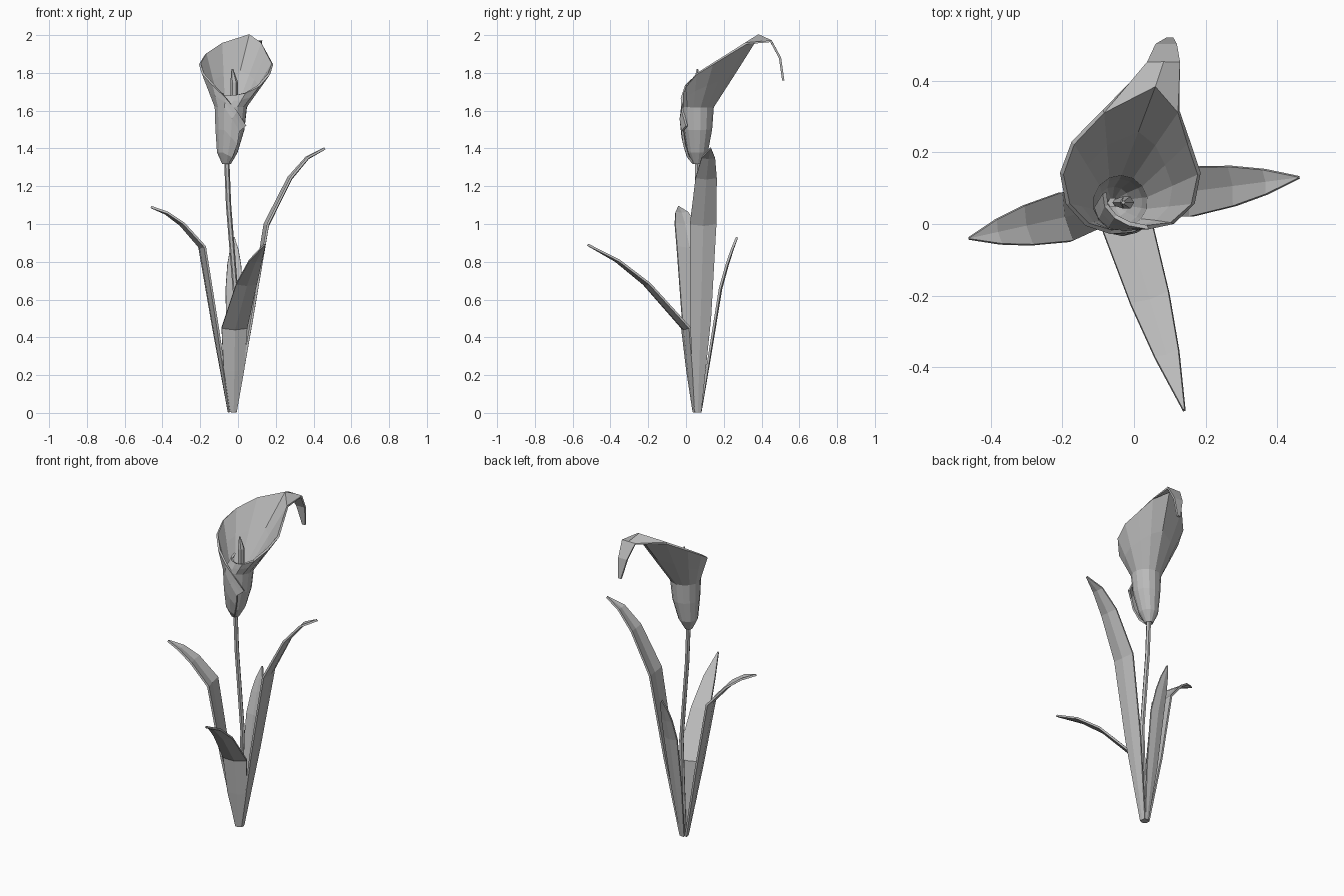
import bpy, bmesh
from math import sin, cos, pi, radians
from mathutils import Vector

cube = bpy.data.objects.get("Cube")
if cube:
    bpy.data.objects.remove(cube, do_unlink=True)

# Single flat material
grey = bpy.data.materials.new("plain grey")
grey.use_nodes = True
grey.diffuse_color = (0.5, 0.5, 0.5, 1)
shader = grey.node_tree.nodes["Principled BSDF"]
shader.inputs["Base Color"].default_value = grey.diffuse_color

ROOT = Vector((-0.03, 0.06, 0.005))
THICKNESS = 0.012
SIDES = 6


def skin(bm, rows, closed=False):
    """Join neighbouring rows of vertices with quads."""
    count = len(rows[0])
    for lower, upper in zip(rows, rows[1:]):
        for i in range(count if closed else count - 1):
            j = (i + 1) % count
            bm.faces.new((lower[i], lower[j], upper[j], upper[i]))


def add_row(bm, points):
    return [bm.verts.new(point) for point in points]


def finish(bm, name, thickness=None):
    """Turn the bmesh into a named object, optionally with sheet thickness."""
    bmesh.ops.recalc_face_normals(bm, faces=bm.faces)
    mesh = bpy.data.meshes.new(name)
    bm.to_mesh(mesh)
    bm.free()
    mesh.materials.append(grey)
    part = bpy.data.objects.new(name, mesh)
    bpy.context.collection.objects.link(part)
    if thickness:
        solid = part.modifiers.new("thickness", 'SOLIDIFY')
        solid.thickness = thickness
        solid.offset = 0


def circle_point(x, z, radius, angle):
    return Vector((x + radius * cos(angle), ROOT.y + radius * sin(angle), z))


def make_rod(name, stations):
    """Capped rod through stations of x, z and radius."""
    bm = bmesh.new()
    rows = [add_row(bm, [circle_point(x, z, radius, 2 * pi * i / SIDES)
                         for i in range(SIDES)])
            for x, z, radius in stations]
    skin(bm, rows, closed=True)
    bm.faces.new(rows[0])
    bm.faces.new(rows[-1])
    finish(bm, name)


def make_leaf(name, knee, tip, half_width, arch):
    """Folded blade: straight up to the knee, then arching over to the tip."""
    knee, tip = Vector(knee), Vector(tip)
    heading = tip - knee
    heading.z = 0
    heading.normalize()
    side = Vector((-heading.y, heading.x, 0))
    crease = (heading - Vector((0, 0, 1))) * 0.12
    base = ROOT + heading * 0.015

    spine = [(base, 0.25), (base.lerp(knee, 0.5), 0.8), (knee, 1)]
    for along, width in ((0.4, 0.8), (0.7, 0.5), (1, 0.04)):
        point = knee.lerp(tip, along)
        point.z += arch * sin(pi * along)
        spine.append((point, width))

    bm = bmesh.new()
    rows = []
    for point, width in spine:
        reach = width * half_width
        rows.append(add_row(bm, [point - side * reach,
                                 point + crease * reach,
                                 point + side * reach]))
    skin(bm, rows)
    finish(bm, name, THICKNESS)


def rim_point(turn):
    """Flared mouth, high at the back, tucked in at the inner and outer ends."""
    angle = radians(turn)
    back = sin(angle)
    peak = max(0, back) ** 8
    inner = max(0, 330 - turn) / 140
    outer = max(0, turn - 560) / 100
    radius = 0.17 + 0.035 * back + 0.02 * cos(angle) ** 2 + 0.08 * peak
    radius *= (1 - 0.6 * inner) * (1 - 0.25 * outer ** 2)
    x = 0.07 * peak - 0.01 + radius * cos(angle)
    y = 0.1 + radius * back
    z = 1.76 + 0.62 * y - 0.12 * inner ** 0.5 - 0.25 * outer ** 1.5
    return Vector((x, y, z))


def make_flower(name, throat, turns):
    """One sheet wound around the spadix, with a curled tail at the back."""
    bottom = throat[0][1]
    bm = bmesh.new()
    columns = []
    for i, turn in enumerate(turns):
        rim = rim_point(turn)
        winding = 0.8 + 0.2 * i / len(turns)
        squash = min(1, (rim.z - bottom) / 0.35)
        column = [circle_point(x, bottom + (z - bottom) * squash,
                               radius * winding, radians(turn))
                  for x, z, radius in throat]
        column += [column[-1].lerp(rim, 0.5), rim]
        columns.append(add_row(bm, column))
    skin(bm, columns)

    # Tail follows a quarter ellipse backwards and down from the rim's peak
    peak = turns.index(450)
    rows = [[column[-1] for column in columns[peak - 1:peak + 2]]]
    for degrees in (60, 30, 0):
        rise = sin(radians(degrees))
        y = 0.385 + 0.13 * cos(radians(degrees))
        half = 0.01 + 0.04 * rise
        rows.append(add_row(bm, [(0.1 - 0.02 * rise + half * s, y, 1.76 + 0.24 * rise)
                                 for s in (1, 0, -1)]))
    skin(bm, rows)
    finish(bm, name, THICKNESS)


# Leaves
make_leaf("front_leaf", (-0.02, 0, 0.45), (0.14, -0.52, 0.89), 0.07, 0.06)
make_leaf("left_leaf", (0.15, 0.09, 1), (0.46, 0.13, 1.4), 0.07, 0.09)
make_leaf("right_leaf", (-0.19, 0.02, 0.88), (-0.46, -0.04, 1.09), 0.07, 0.04)
make_leaf("back_leaf", (-0.02, 0.18, 0.66), (-0.02, 0.27, 0.93), 0.045, 0.02)

# Stem, spadix and flower
STEM = 0.014
make_rod("stem", [(ROOT.x, ROOT.z, STEM), (-0.01, 0.6, STEM),
                  (-0.05, 1.1, STEM), (-0.06, 1.35, STEM)])
make_rod("spadix", [(-0.05, 1.4, 0.01), (-0.02, 1.65, 0.02),
                    (-0.02, 1.75, 0.02), (-0.03, 1.82, 0.005)])
make_flower("flower", [(-0.06, 1.32, 0.02), (-0.055, 1.38, 0.055),
                       (-0.04, 1.5, 0.08), (-0.035, 1.62, 0.09)],
            range(190, 680, 26))
